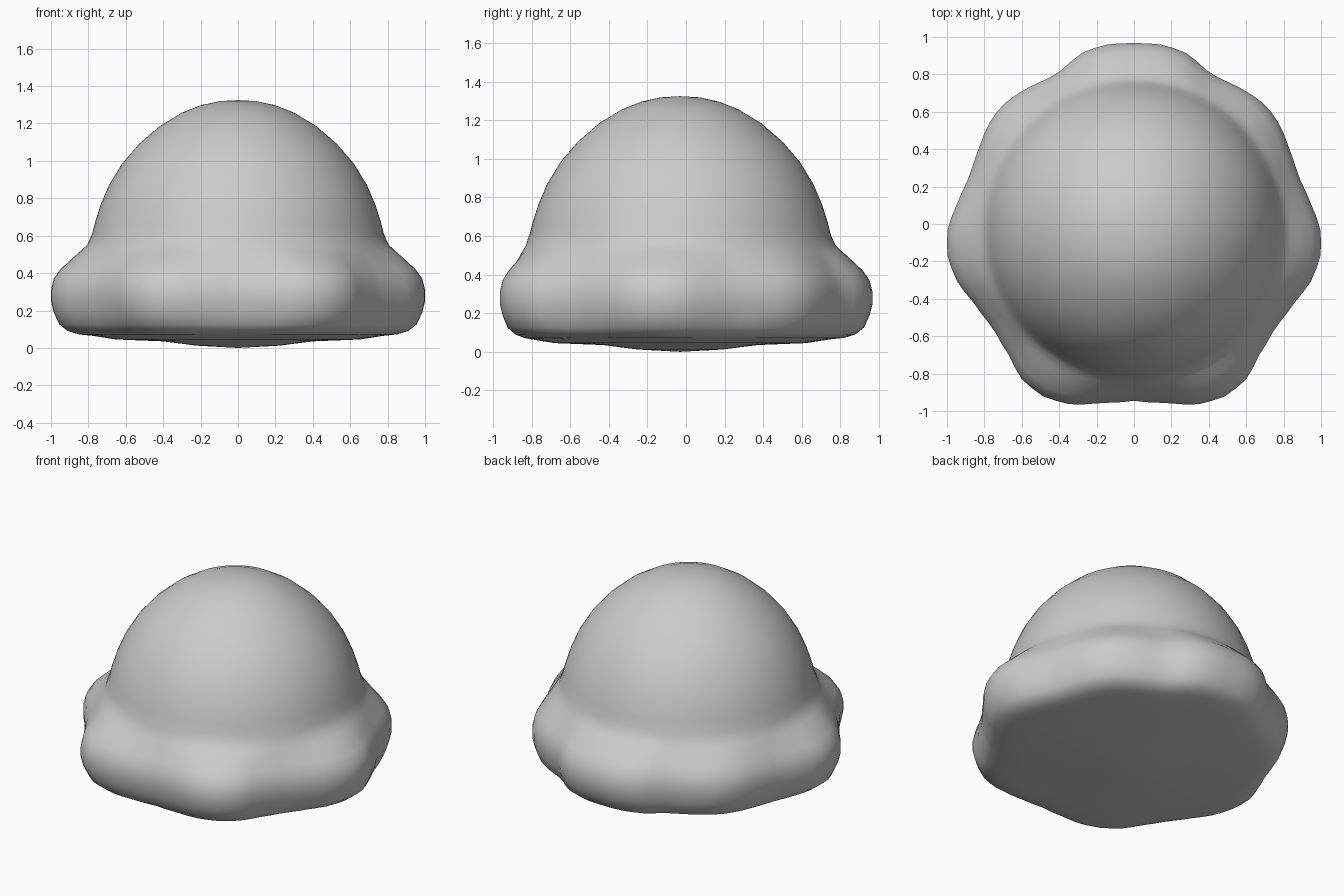
import bpy, bmesh, math

if "Cube" in bpy.data.objects:
    bpy.data.objects.remove(bpy.data.objects["Cube"])

CENTRE_Y = -0.03
COLS = 88

# half outline of the scalloped rim seen from above, back to front
outline = [(0, .967), (.14, .96), (.27, .92), (.41, .80), (.50, .76), (.60, .71),
           (.71, .63), (.785, .52), (.83, .40), (.88, .25), (.945, .11), (.995, -.02),
           (1.0, -.09), (1.0, -.16), (.95, -.30), (.85, -.43), (.75, -.56), (.67, -.70),
           (.60, -.83), (.49, -.92), (.34, -.965), (.17, -.955), (0, -.945)]
polar = [(math.atan2(x, y - CENTRE_Y), math.hypot(x, y - CENTRE_Y)) for x, y in outline]

# side profile: radius, height, how much the scallop applies
profile = [(.22, .012, 0), (.40, .035, 0), (.65, .045, 0), (.78, .065, .1), (.85, .072, .6),
           (.91, .09, .8), (.955, .125, .9), (.985, .19, 1), (1.0, .25, 1), (1.0, .31, 1),
           (.985, .37, 1), (.95, .42, .95), (.88, .485, .6), (.84, .52, .3), (.807, .55, .1),
           (.79, .585, 0), (.78, .61, 0), (.765, .67, 0), (.735, .765, 0), (.69, .87, 0),
           (.62, .985, 0), (.53, 1.09, 0), (.42, 1.185, 0), (.30, 1.258, 0),
           (.20, 1.297, 0), (.10, 1.319, 0)]


def rim_radius(a):
    """Rim radius at angle a from the back, mirrored left to right."""
    a = abs((a + math.pi) % (2 * math.pi) - math.pi)
    for (a0, r0), (a1, r1) in zip(polar, polar[1:]):
        if a <= a1 + 1e-6:
            return r0 + (r1 - r0) * (a - a0) / (a1 - a0)
    return polar[-1][1]


# dome flowing into a seven-lobed base
bm = bmesh.new()
rings = []
for r, z, w in profile:
    ring = []
    for i in range(COLS):
        a = 2 * math.pi * i / COLS
        rr = r * (1 - w + w * rim_radius(a))
        ring.append(bm.verts.new((rr * math.sin(a), CENTRE_Y + rr * math.cos(a), z)))
    rings.append(ring)
for lo, hi in zip(rings, rings[1:]):
    for i in range(COLS):
        j = (i + 1) % COLS
        bm.faces.new((lo[i], lo[j], hi[j], hi[i]))
for ring, z in ((rings[0], 0.0), (rings[-1], 1.325)):
    pole = bm.verts.new((0, CENTRE_Y, z))
    for i in range(COLS):
        bm.faces.new((ring[i], ring[(i + 1) % COLS], pole))
bmesh.ops.recalc_face_normals(bm, faces=bm.faces)

mesh = bpy.data.meshes.new("dome_on_scalloped_base")
bm.to_mesh(mesh)
bm.free()
dome = bpy.data.objects.new("dome_on_scalloped_base", mesh)
bpy.context.collection.objects.link(dome)
for p in mesh.polygons:
    p.use_smooth = True
